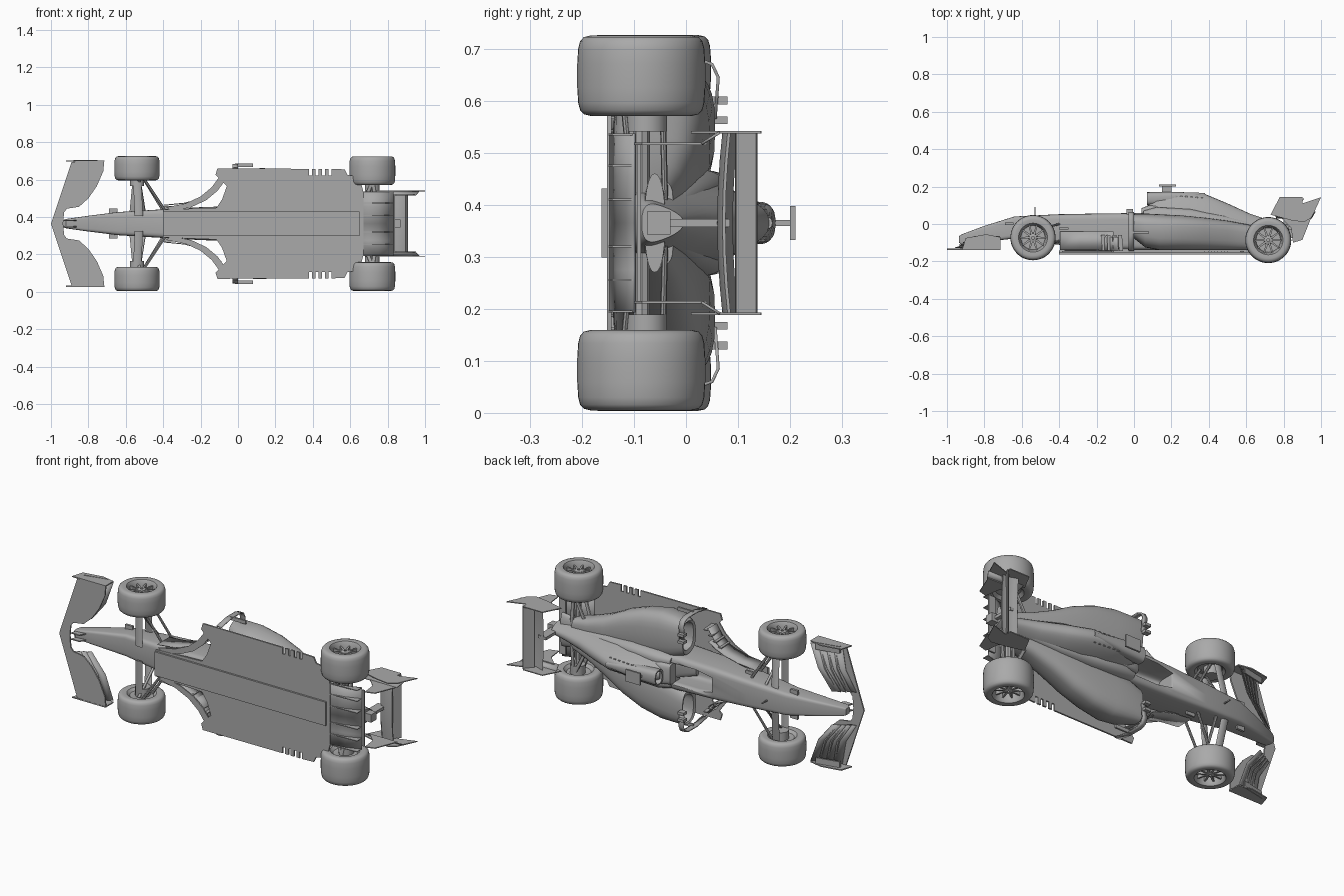
import bpy, bmesh, math
from mathutils import Vector

cube = bpy.data.objects.get("Cube")
if cube:
    bpy.data.objects.remove(cube, do_unlink=True)
grey = bpy.data.materials.new("plain grey")
grey.use_nodes = True
grey.diffuse_color = (0.4, 0.4, 0.4, 1)
grey.node_tree.nodes["Principled BSDF"].inputs["Base Color"].default_value = (0.4, 0.4, 0.4, 1)
MID = 0.365  # centre plane of the car, which lies on its side

# Points are (x along the car, w across it, h above it)
def make(name, points, faces, mirror=False, thick=0):
    bm = bmesh.new()
    vs = [bm.verts.new((x, h, w)) for x, w, h in points]
    for f in faces:
        bm.faces.new([vs[i] for i in f])
    bmesh.ops.recalc_face_normals(bm, faces=bm.faces)
    me = bpy.data.meshes.new(name)
    bm.to_mesh(me)
    bm.free()
    me.shade_smooth()
    me.set_sharp_from_angle(angle=math.radians(35))
    me.materials.append(grey)
    ob = bpy.data.objects.new(name, me)
    ob.location.z = MID
    bpy.context.collection.objects.link(ob)
    if thick:
        mod = ob.modifiers.new("Thickness", "SOLIDIFY")
        mod.thickness, mod.offset = thick, 0
    if mirror:
        mod = ob.modifiers.new("Other side", "MIRROR")
        mod.use_axis = (False, False, True)
    return ob

def skin(name, rings, mirror=False, caps=True):
    n = len(rings[0])
    faces = [(r * n + i, r * n + (i + 1) % n, (r + 1) * n + (i + 1) % n, (r + 1) * n + i)
             for r in range(len(rings) - 1) for i in range(n)]
    if caps:
        faces += [range(n), range((len(rings) - 1) * n, len(rings) * n)]
    return make(name, [p for r in rings for p in r], faces, mirror)

# Stations are (x, middle w, half width, bottom h, top h)
def loft(name, stations, power=0.6, taper=0.0, mirror=False, n=28):
    rings = []
    for x, wc, hw, lo, hi in stations:
        ring = []
        for i in range(n):
            a = math.tau * i / n
            c, s = (math.copysign(abs(t) ** power, t) for t in (math.cos(a), math.sin(a)))
            ring.append((x, wc + hw * c * (1 - taper * s), (lo + hi) / 2 + (hi - lo) / 2 * s))
        rings.append(ring)
    return skin(name, rings, mirror)

def plan(name, pts, lo, hi, mirror=False):
    return skin(name, [[(x, w, h) for x, w in pts] for h in (lo, hi)], mirror)

def side(name, pts, lo, hi, mirror=False):
    return skin(name, [[(x, w, h) for x, h in pts] for w in (lo, hi)], mirror)

def box(name, x0, x1, w0, w1, h0, h1, mirror=False):
    return plan(name, [(x0, w0), (x1, w0), (x1, w1), (x0, w1)], h0, h1, mirror)

def sheet(name, rows, thick=0.006):
    n = len(rows[0])
    faces = [(r * n + i, r * n + i + 1, (r + 1) * n + i + 1, (r + 1) * n + i)
             for r in range(len(rows) - 1) for i in range(n - 1)]
    return make(name, [p for r in rows for p in r], faces, True, thick)

# Streamlined suspension arm
def arm(name, a, b, chord=0.012, depth=0.006):
    rings = [[(p[0] + chord * math.cos(math.tau * i / 8), p[1],
               p[2] + depth * math.sin(math.tau * i / 8)) for i in range(8)] for p in (a, b)]
    return skin(name, rings, True)

def wheel(name, x, h, r, w0, w1):
    d, n = w1 - w0, 48
    shape = [(.5, .12), (.62, .02), (.8, 0), (.9, .02), (.955, .07), (.985, .16), (1, .35), (1, .65),
             (.985, .84), (.955, .93), (.9, .98), (.8, 1), (.64, .985), (.6, .93), (.57, .8), (.53, .62),
             (.2, .62), (.17, .85), (.06, .88), (.06, .2), (.3, .12)]
    rings = [[(x + r * k * math.cos(math.tau * i / n), w0 + d * t, h + r * k * math.sin(math.tau * i / n))
              for i in range(n)] for k, t in shape]
    skin(name + "_tyre", rings + rings[:1], True, caps=False)
    for i in range(10):
        a = math.tau * i / 10
        u, v = Vector((math.cos(a), math.sin(a))), Vector((-math.sin(a), math.cos(a)))
        pts = [Vector((x, h)) + r * (u * k + v * s)
               for k, s in ((.1, -.05), (.58, -.03), (.58, .03), (.1, .05))]
        side(name + "_spoke", pts, w0 + d * .7, w0 + d * .84, True)
    pts = [(x + r * .32 * math.cos(math.tau * i / 20), h + .01 + r * .32 * math.sin(math.tau * i / 20))
           for i in range(20)]
    side(name + "_brake_duct", pts, w0 - .03, w0 + .05, True)

wheel("front", -.54, -.073, .121, .231, .361)
wheel("rear", .718, -.086, .123, .206, .36)

# Nose and tub, with the cockpit cut out
tub = loft("nose_and_tub", [(-.935, 0, .018, -.1, -.065), (-.92, 0, .025, -.11, -.055),
           (-.8, 0, .042, -.095, -.01), (-.64, 0, .062, -.078, .04), (-.41, 0, .076, -.11, .052),
           (-.2, 0, .088, -.13, .056), (.02, 0, .095, -.14, .06), (.25, 0, .09, -.14, .058)], .3)
cutter = loft("cockpit_cutter", [(-.2, 0, .04, -.05, .12), (-.1, 0, .06, -.08, .12),
              (.06, 0, .06, -.08, .12)], .3)
cutter.hide_render = cutter.hide_viewport = True
cut = tub.modifiers.new("Cockpit", "BOOLEAN")
cut.operation, cut.object = "DIFFERENCE", cutter
loft("seat", [(-.02, 0, .045, -.085, -.06), (.04, 0, .05, -.085, .0), (.07, 0, .05, -.085, .06)])
loft("headrest", [(.04, 0, .055, .03, .085), (.08, 0, .06, .03, .1), (.14, 0, .06, .03, .1)], .5)

# Engine cover with fluted shoulders, intake and roof camera
loft("engine_cover", [(.08, 0, .065, -.12, .12), (.12, 0, .072, -.12, .16), (.25, 0, .085, -.13, .168),
     (.38, 0, .085, -.13, .16), (.5, 0, .08, -.13, .11), (.62, 0, .07, -.13, .055),
     (.74, 0, .05, -.12, .015), (.83, 0, .032, -.085, -.005)], .75, .45)
loft("cover_shoulder", [(.05, .06, .03, -.02, .07), (.12, .06, .042, -.02, .09), (.3, .058, .045, -.03, .08),
     (.48, .05, .036, -.05, .045), (.65, .035, .02, -.06, .005)], .8, .1, True)
loft("air_intake", [(.12, 0, .032, .113, .16), (.07, 0, .034, .112, .162), (.07, 0, .041, .1, .17),
     (.2, 0, .038, .1, .172), (.38, 0, .014, .1, .166)], .7)
for i in range(7):
    box("cooling_gill", .19 + i * .028, .202 + i * .028, -.036, .036, .13, .155 - i * .002)
box("camera_stalk", .15, .2, -.006, .006, .16, .205)
box("roof_camera", .135, .225, -.033, .033, .2, .21)
box("crash_structure", .78, .87, -.022, .022, -.075, -.03)
box("wing_pylon", .8, .85, -.008, .008, -.04, .085)

# Sidepods with hollow mouths and a tight waist at the rear
loft("sidepod", [(.07, .19, .07, -.04, .035), (-.01, .2, .075, -.05, .04), (-.015, .195, .09, -.065, .052),
     (.06, .18, .112, -.125, .056), (.14, .17, .125, -.14, .052), (.26, .15, .122, -.14, .046),
     (.38, .12, .108, -.14, .034), (.5, .085, .08, -.14, .018), (.62, .06, .055, -.14, -.005),
     (.72, .045, .04, -.13, -.025)], .7, -.1, True)

# Floor with slotted edges, keel plank and diffuser
edge = [(-.4, .074), (-.25, .08), (-.115, .085), (-.085, .13), (-.06, .2), (-.09, .23), (-.12, .262),
        (-.11, .295)]
for i in range(4):
    x = .38 + i * .035
    edge += [(x, .293), (x, .258), (x + .015, .258), (x + .015, .293)]
edge += [(.57, .29), (.585, .26), (.65, .25), (.67, .17)]
plan("floor", edge + [(x, -w) for x, w in reversed(edge)], -.152, -.143)
box("keel_plank", -.4, .65, -.066, .066, -.162, -.15)
sheet("diffuser", [[(.65, w, -.148), (.75, w, -.13), (.83, w, -.1)] for w in (0, .09, .172)])
for w in (.045, .11, .17):
    side("diffuser_strake", [(.65, -.15), (.83, -.142), (.83, -.1), (.75, -.13)], w - .002, w + .002, True)

# Turning vanes ahead of the sidepods, mirrors
path = [(-.385, .087), (-.28, .108), (-.2, .145), (-.14, .195), (-.1, .25)]
plan("vane_foot", path + [(x + .03, w - .02) for x, w in reversed(path)], -.15, -.143, True)
sheet("turning_vane", [[(x + .015, w - .015, h) for x, w in path] for h in (-.145, -.07)], .005)
sheet("inner_vane", [[(x - .01, w * .5 + .055, h) for x, w in path] for h in (-.14, -.04)], .005)
for i in range(5):
    x, w = -.2 + i * .03, .125 + i * .025
    side("vane_tooth", [(x, -.145), (x + .022, -.145), (x + .016, -.06), (x - .006, -.06)], w, w + .005, True)
arch = [(.3, -.145), (.316, -.06), (.316, .02), (.305, .05), (.28, .062), (.2, .056)]
sheet("sidepod_arch", [[(x, w, h) for w, h in arch] for x in (-.03, .0)])
box("edge_winglet", -.015, .08, .303, .322, -.05, -.04, True)
for w in (.19, .228):
    box("mirror", -.04, -.005, w, w + .015, .05, .08, True)

# Front wing: swept main plane, stacked flaps, endplates and nose pylons
lead = [(-1, 0), (-.89, .33), (-.715, .338)]
trail = [(-.72, .28), (-.755, .2), (-.8, .135), (-.85, .09), (-.915, .08), (-.93, .06), (-.935, 0)]
plan("front_main_plane", lead + trail, -.139, -.131, True)
for i in range(4):
    rows = []
    for t, back in ((0, -.85), (.45, -.765), (1, -.718)):
        x = back - (3 - i) * (.022 + .015 * t) - .042
        w, h = .092 + .235 * t, -.127 + .014 * i
        rows.append([(x, w, h), (x + .024, w, h + .006), (x + .042, w, h + .02)])
    sheet("front_flap", rows, .004)
side("front_endplate", [(-.92, -.14), (-.715, -.14), (-.715, -.07), (-.79, -.055), (-.9, -.075)],
     .332, .338, True)
side("outer_canard", [(-.88, -.1), (-.75, -.07), (-.75, -.063), (-.88, -.09)], .3, .34, True)
side("nose_pylon", [(-.93, -.135), (-.88, -.135), (-.85, -.08), (-.91, -.08)], .014, .02, True)

# Rear wing with a main plane that sags in the middle
shape = [(.81, .1), (.83, .08), (.86, .07), (.895, .08), (.895, .086), (.86, .082), (.83, .094)]
skin("rear_main_plane", [[(x, w, h - .01 * (1 - (w / .175) ** 2)) for x, h in shape]
     for w in (-.175, -.12, -.06, 0, .06, .12, .175)])
side("rear_flap", [(.865, .094), (.885, .096), (.91, .135), (.905, .137), (.88, .108)], -.175, .175)
side("rear_endplate", [(.78, .145), (.73, .05), (.84, .02), (.91, .01), (.95, .035), (1, .143), (.9, .11),
     (.9, .145)], .172, .177, True)
side("lower_endplate", [(.78, .04), (.95, .04), (.9, -.085), (.85, -.1), (.84, -.02)], .15, .155, True)
sheet("endplate_shoulder", [[(.76, .152, .03), (.95, .152, .03)], [(.75, .174, .065), (.97, .174, .065)]], .005)
box("rear_beam", .8, .84, -.155, .155, -.094, -.086)
loft("tail_cowl", [(.7, 0, .08, -.085, -.035), (.8, 0, .095, -.08, -.04)], .9)

# Suspension arms
for x, h in ((-.56, .02), (-.53, -.11)):
    arm("front_wishbone", (x, .04, h), (-.54, .25, h * .6 - .03), .022)
arm("front_wishbone_rear", (-.4, .07, .0), (-.51, .25, -.03), .009)
arm("front_lower_rear", (-.39, .07, -.09), (-.51, .25, -.11), .009)
arm("front_pushrod", (-.5, .05, .03), (-.53, .24, -.11), .009)
for x in (.62, .73):
    arm("rear_upper_arm", (x, .03, -.04), (.72, .23, -.045))
    arm("rear_lower_arm", (x + .02, .03, -.1), (.72, .23, -.12))
arm("drive_shaft", (.72, .02, -.085), (.72, .24, -.085), .016, .016)

# Nose details
box("nose_camera", -.69, -.645, .05, .08, -.005, .008, True)
box("tub_winglet", -.4, -.35, .07, .095, -.03, -.02, True)
box("air_probe", -.533, -.527, -.003, .003, .04, .09)
